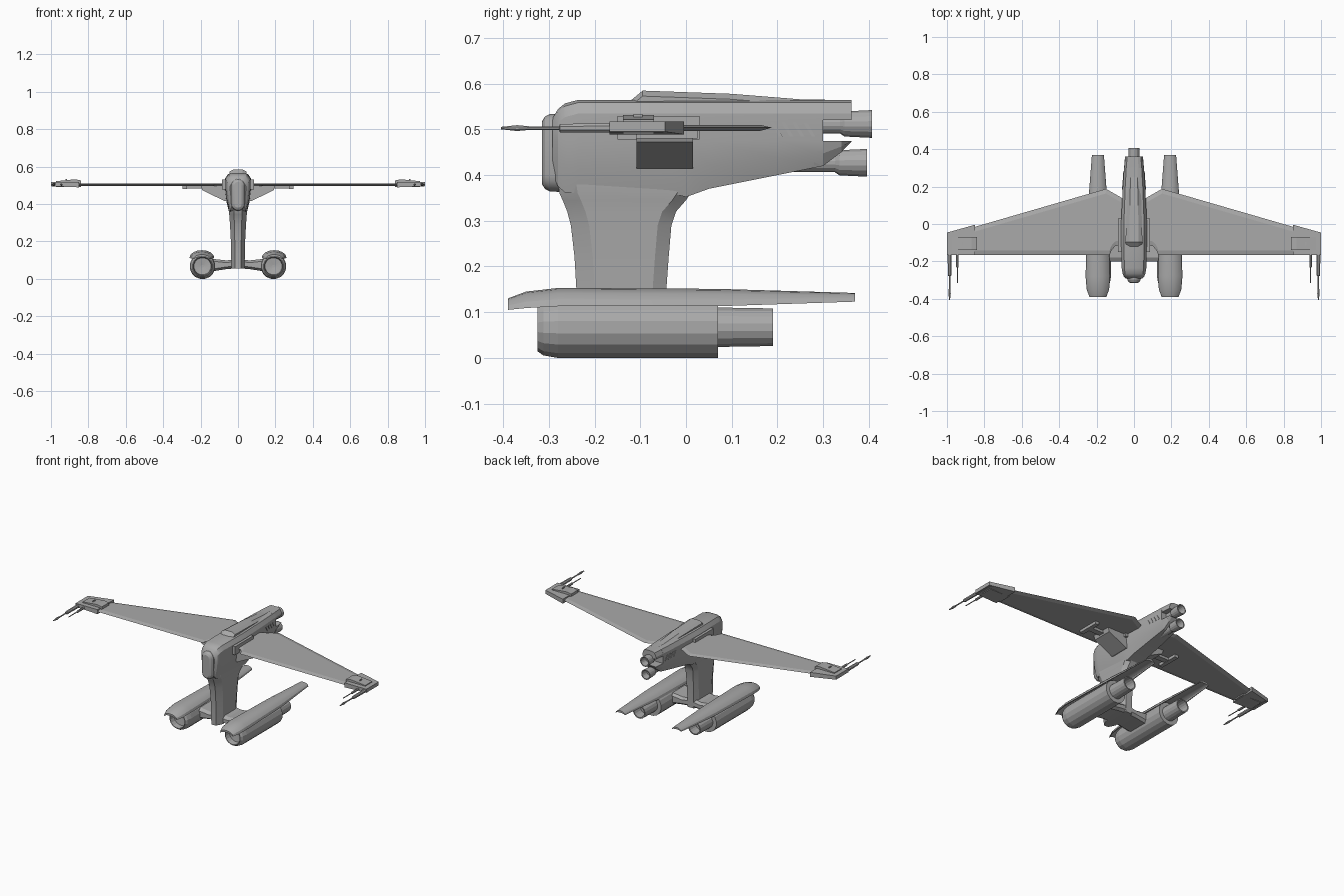
import bpy, bmesh, math
from mathutils import Vector

cube = bpy.data.objects.get("Cube")
if cube:
    bpy.data.objects.remove(cube, do_unlink=True)

grey = bpy.data.materials.new("hull grey")
grey.use_nodes = True
grey.diffuse_color = (0.4, 0.4, 0.4, 1)
grey.node_tree.nodes["Principled BSDF"].inputs["Base Color"].default_value = (0.4, 0.4, 0.4, 1)


def finish(name, bm, mirror=False, smooth=False):
    bmesh.ops.recalc_face_normals(bm, faces=bm.faces)
    mesh = bpy.data.meshes.new(name)
    bm.to_mesh(mesh)
    bm.free()
    mesh.materials.append(grey)
    obj = bpy.data.objects.new(name, mesh)
    bpy.context.collection.objects.link(obj)
    if mirror:
        obj.modifiers.new("Mirror", 'MIRROR').use_mirror_merge = False
    if smooth:
        bpy.ops.object.select_all(action='DESELECT')
        obj.select_set(True)
        bpy.context.view_layer.objects.active = obj
        bpy.ops.object.shade_smooth_by_angle(angle=math.radians(25))
    return obj


def loft(name, rings, **kw):
    """Skin a list of equal closed rings and cap both ends."""
    bm = bmesh.new()
    rows = [[bm.verts.new(p) for p in ring] for ring in rings]
    n = len(rows[0])
    for a, b in zip(rows, rows[1:]):
        for i in range(n):
            j = (i + 1) % n
            bm.faces.new((a[i], a[j], b[j], b[i]))
    bm.faces.new(rows[0])
    bm.faces.new(rows[-1])
    return finish(name, bm, **kw)


def lathe(name, profile, x, z, sides=16, **kw):
    """Turn (y, radius) pairs about an axis along y."""
    rings = [[(x + r * math.cos(math.tau * (i + .5) / sides), y,
               z + r * math.sin(math.tau * (i + .5) / sides)) for i in range(sides)]
             for y, r in profile]
    return loft(name, rings, **kw)


def box(name, x0, x1, y0, y1, z0, z1, **kw):
    rings = [[(x0, y, z0), (x1, y, z0), (x1, y, z1), (x0, y, z1)] for y in (y0, y1)]
    return loft(name, rings, **kw)


def both(half):
    """Complete a half section by reflecting it in x."""
    return half + [(-x, y, z) for x, y, z in reversed(half)]


# Fuselage with chamfered shoulders and a narrower belly
def hull_ring(y, top, bottom, w):
    return both([(.45 * w, y, top), (.78 * w, y, top - .006), (w, y, top - .03),
                 (w, y, .475), (.9 * w, y, (.475 + bottom) / 2), (.68 * w, y, bottom)])


loft("fuselage", [hull_ring(*s) for s in (
    (-.292, .525, .40, .042), (-.28, .545, .375, .055), (-.265, .557, .362, .061),
    (-.235, .565, .36, .066), (-.03, .565, .36, .07), (0, .565, .352, .069),
    (.05, .565, .37, .067), (.2, .565, .4, .06), (.3, .565, .42, .053))], smooth=True)

# Split tail with the upper shell above the nozzle and a lower fin
loft("tail_upper", [both([(.45 * w, y, .565), (.78 * w, y, .559), (w, y, .535), (w, y, .521)])
                    for y, w in ((.28, .054), (.362, .047))])
loft("tail_lower", [both([(w, y, .475), (.9 * w, y, (.475 + b) / 2), (.68 * w, y, b)])
                    for y, w, b in ((.28, .054, .416), (.3, .053, .42), (.34, .05, .45), (.362, .047, .473))])

# Raised dorsal spine
loft("dorsal_spine", [both([(.55 * w, y, top), (w, y, top - .012), (w, y, .545)])
                      for y, top, w in ((-.125, .56, .042), (-.095, .585, .045), (.1, .578, .04),
                                        (.25, .566, .034), (.362, .564, .03))])

# Cockpit window, a tall capsule on the nose
def capsule_ring(y, r, z0=.4, z1=.498):
    return [(r * math.cos(a), y, (z1 if i < 9 else z0) + r * math.sin(a))
            for i in range(18) for a in [math.pi * (i if i < 9 else i - 1) / 8]]


loft("cockpit", [capsule_ring(y, r) for y, r in
                 ((-.26, .037), (-.298, .036), (-.309, .03), (-.315, .02))], smooth=True)

# Pylon below the fuselage
def pylon_ring(z, y0, y1, w):
    return both([(.45 * w, y0, z), (w, y0 + .04, z), (w, y1 - .03, z), (.6 * w, y1, z)])


loft("pylon", [pylon_ring(*s) for s in (
    (.38, -.28, .03, .05), (.36, -.277, .01, .049), (.345, -.27, 0, .047),
    (.32, -.26, -.022, .045), (.29, -.252, -.032, .043), (.22, -.244, -.038, .039),
    (.15, -.24, -.043, .037), (.055, -.24, -.045, .035))], smooth=True)

# Arms out to the lower engines
loft("engine_arm", [[(x, -.2, z0 + .012), (x, -.18, z0), (x, -.06, z0), (x, -.045, z0 + .012),
                     (x, -.045, z1 - .012), (x, -.06, z1), (x, -.18, z1), (x, -.2, z1 - .012)]
                    for x, z0, z1 in ((.02, .055, .105), (.06, .052, .098), (.15, .038, .108))],
     mirror=True)

# Lower engines with hollow intakes and nozzles
lathe("lower_engine", [(-.285, .008), (-.29, .046), (-.325, .05), (-.325, .054), (-.312, .063),
                       (-.28, .0685), (.07, .0685), (.07, .044), (.19, .042), (.19, .035),
                       (.13, .033), (.13, .005)], .19, .067, mirror=True)

# Arched covers over the engines
def cover_ring(y, top, edge, w):
    def arch(k, drop):
        return [(.193 + k * w * math.cos(math.pi * i / 8), y,
                 edge + (top - edge - drop) * math.sin(math.pi * i / 8)) for i in range(9)]
    return arch(1, 0) + arch(.9, .012)[::-1]


loft("engine_cover", [cover_ring(*s) for s in (
    (-.39, .13, .105, .045), (-.35, .145, .109, .06), (-.28, .153, .113, .066),
    (.07, .151, .113, .055), (.37, .142, .123, .032))], mirror=True, smooth=True)

# Twin tail nozzles
for name, z, start, end in (("upper_tail_nozzle", .512, .27, .407), ("lower_tail_nozzle", .427, .2, .396)):
    lathe(name, [(start, .021), (end - .07, .021), (end - .06, .028), (end, .031),
                 (end, .025), (end - .04, .02), (end - .04, .003)], 0, z)

# Wing from a plan outline, with thin front and rear edges
wing = [(.04, .125), (.15, .188), (.86, -.018), (.86, -.167), (.13, -.167),
        (.12, -.14), (.1, -.118), (.04, -.105)]
centre = Vector((.45, -.03))


def wing_ring(z, inset):
    return [(x, y + (inset if y < centre.y else -inset), z) for x, y in wing]


loft("wing", [wing_ring(.497, .025), wing_ring(.504, 0), wing_ring(.51, .025)], mirror=True)

# Wing root fairing and the slender pods under it
root = [(.04, .415), (.07, .415), (.19, .473), (.2, .5), (.04, .5)]
loft("wing_root_fairing", [[(x, y, z) for x, z in root] for y in (-.108, .015)], mirror=True)
box("root_shoulder", .05, .085, -.15, .03, .478, .53, mirror=True)
box("pod_strut", .18, .28, -.065, -.03, .482, .5, mirror=True)
box("wing_pod", .272, .297, -.11, .025, .48, .501, mirror=True)

# Wing tip housings
tip = [(.85, -.167), (1, -.167), (1, -.046), (.85, -.004)]
loft("wing_tip", [[(x, y, z + (.006 if x == 1 and z < .5 else 0)) for x, y in tip]
                  for z in (.489, .517)], mirror=True)
loft("tip_block", [[(x, y, .49), (x, y, top), (x, -.07, top), (x, -.07, .49)]
                   for x, top in ((.84, .526), (.87, .532), (.972, .522))
                   for y in (-.138,)], mirror=True)
box("tip_rib", .915, .921, -.115, -.095, .52, .534, mirror=True)

# Long and short guns on each tip
lathe("long_gun", [(-.405, .003), (-.395, .004), (-.37, .007), (-.34, .004), (-.278, .004),
                   (-.276, .01), (-.17, .011), (-.05, .011), (-.045, .004)],
      .986, .503, sides=8, mirror=True)
lathe("short_gun", [(-.315, .003), (-.235, .003), (-.23, .007), (-.15, .007)],
      .944, .503, sides=8, mirror=True)

# Slanted vents on the rear flanks
for i in range(4):
    y = .185 + .024 * i
    xs = .0635 - .075 * (y - .185)
    loft("side_vent", [[(xs - dx, y, .515), (xs - dx, y + .008, .515),
                        (xs - dx - .001, y + .026, .485), (xs - dx - .001, y + .018, .485)]
                       for dx in (0, .006)], mirror=True)
